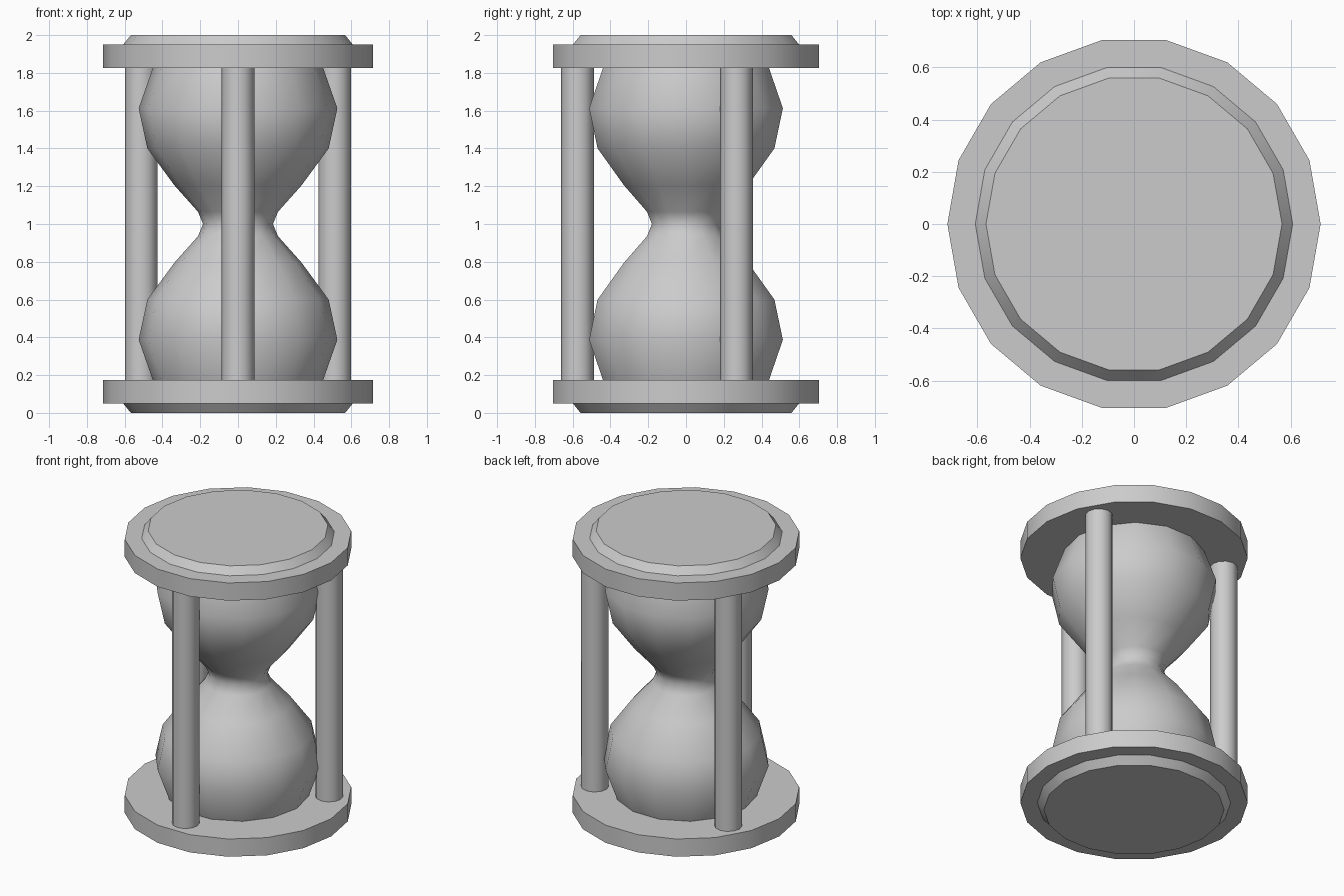
import bpy, bmesh, math

if "Cube" in bpy.data.objects:
    bpy.data.objects.remove(bpy.data.objects["Cube"])


def finish(bm, name, angle):
    """Turn a bmesh into a smooth-by-angle object."""
    bmesh.ops.recalc_face_normals(bm, faces=bm.faces)
    mesh = bpy.data.meshes.new(name)
    bm.to_mesh(mesh)
    bm.free()
    obj = bpy.data.objects.new(name, mesh)
    bpy.context.collection.objects.link(obj)
    bpy.ops.object.select_all(action='DESELECT')
    obj.select_set(True)
    bpy.context.view_layer.objects.active = obj
    bpy.ops.object.shade_smooth_by_angle(angle=math.radians(angle))
    return obj


def lathe(name, profile, sides, x=0, y=0, angle=30):
    """Revolve (radius, z) points round a vertical axis, capping both ends."""
    bm = bmesh.new()
    rings = []
    for r, z in profile:
        rings.append([bm.verts.new((x + r * math.cos(2 * math.pi * i / sides),
                                    y + r * math.sin(2 * math.pi * i / sides), z))
                      for i in range(sides)])
    for a, b in zip(rings, rings[1:]):
        for i in range(sides):
            j = (i + 1) % sides
            bm.faces.new((a[i], a[j], b[j], b[i]))
    bm.faces.new(rings[0])
    bm.faces.new(rings[-1])
    return finish(bm, name, angle)


def flipped(profile):
    return [(r, 2 - z) for r, z in reversed(profile)]


# End plates with a raised, chamfered cap
plate = [(0.567, 0), (0.608, 0.05), (0.715, 0.05), (0.715, 0.173)]
lathe("bottom_plate", plate, 18)
lathe("top_plate", flipped(plate), 18)

# Glass: two bulbs meeting at the narrow neck
bulb = [(0.45, 0.172), (0.526, 0.387), (0.48, 0.6), (0.337, 0.795), (0.212, 0.935)]
lathe("glass", bulb + [(0.185, 1.0)] + flipped(bulb), 14, angle=60)

# Three pillars between the plates
for name, x, y in (("front_pillar", 0, -0.574),
                   ("left_pillar", -0.512, 0.268),
                   ("right_pillar", 0.512, 0.268)):
    lathe(name, [(0.087, 0.172), (0.087, 1.828)], 12, x, y, angle=40)
